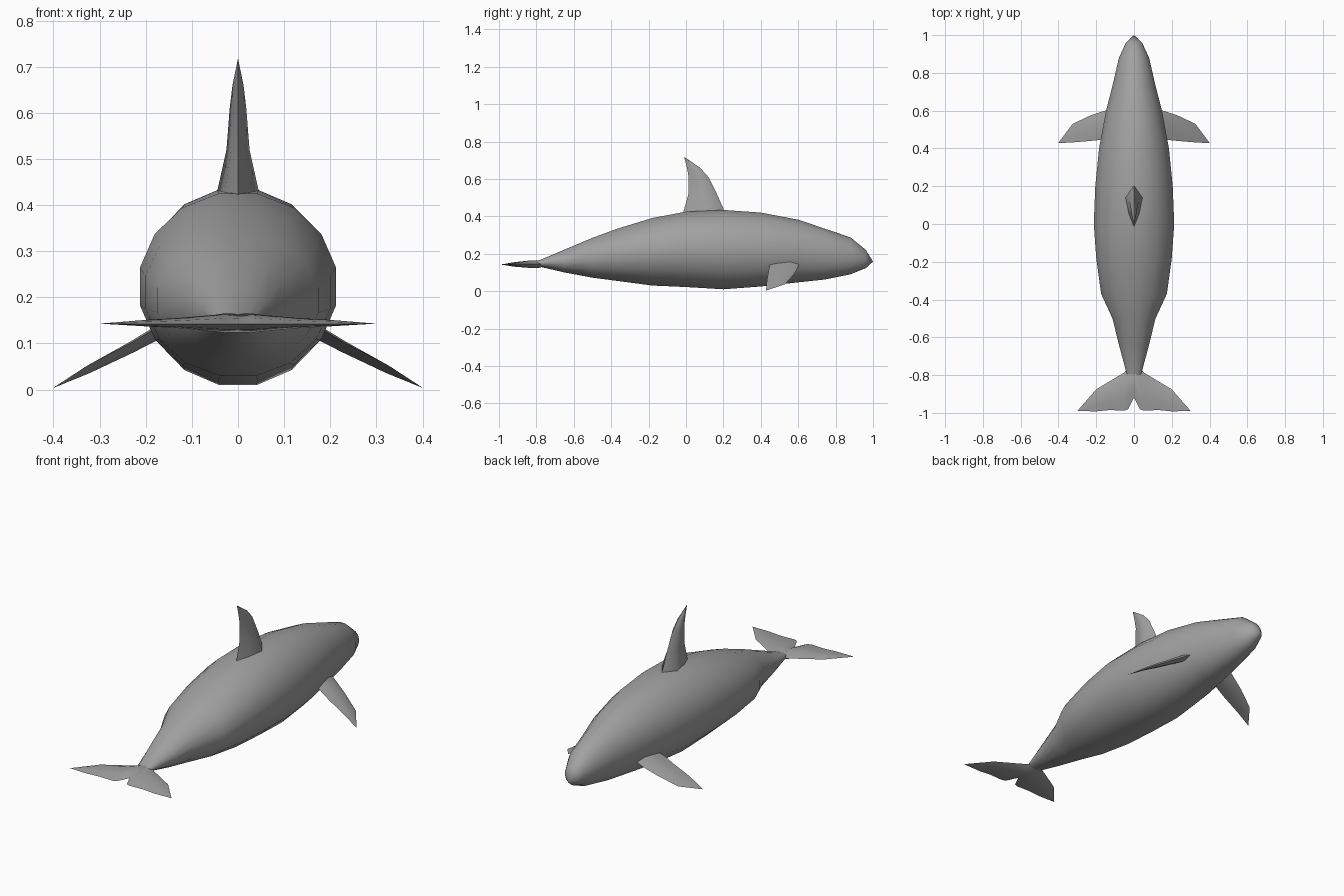
import bpy, bmesh, math
from mathutils import Vector

old = bpy.data.objects.get("Cube")
if old:
    bpy.data.objects.remove(old, do_unlink=True)

grey = bpy.data.materials.new("whale grey")
grey.use_nodes = True
grey.diffuse_color = (0.36, 0.36, 0.36, 1)
grey.node_tree.nodes["Principled BSDF"].inputs["Base Color"].default_value = (0.36, 0.36, 0.36, 1)


def loft(name, rings, angle):
    """Skin a row of equal-length rings; one-point rings become tips."""
    bm = bmesh.new()
    rows = [[bm.verts.new(p) for p in r] for r in rings]
    for a, b in zip(rows, rows[1:]):
        n = max(len(a), len(b))
        for i in range(n):
            j = (i + 1) % n
            if len(a) == 1:
                bm.faces.new((a[0], b[j], b[i]))
            elif len(b) == 1:
                bm.faces.new((a[i], a[j], b[0]))
            else:
                bm.faces.new((a[i], a[j], b[j], b[i]))
    for r in (rows[0], rows[-1]):
        if len(r) > 2:
            bm.faces.new(r)
    bmesh.ops.recalc_face_normals(bm, faces=bm.faces)
    mesh = bpy.data.meshes.new(name)
    bm.to_mesh(mesh)
    bm.free()
    mesh.materials.append(grey)
    ob = bpy.data.objects.new(name, mesh)
    bpy.context.collection.objects.link(ob)
    bpy.ops.object.select_all(action='DESELECT')
    ob.select_set(True)
    bpy.context.view_layer.objects.active = ob
    bpy.ops.object.shade_smooth_by_angle(angle=math.radians(angle))
    return ob


def foil(lead, trail, half, axis):
    """Fin section: sharp trailing edge, fullest a third of the way back."""
    a, b, t = Vector(lead), Vector(trail), Vector(axis) * half
    p, q = a.lerp(b, 0.3), a.lerp(b, 0.7)
    return [a, p + t, q + t * 0.6, b, q - t * 0.6, p - t]


# Body: y, top, bottom, half width
stations = [(-0.84, .155, .135, .025), (-0.78, .167, .13, .042), (-0.65, .222, .10, .077),
            (-0.5, .285, .072, .114), (-0.37, .333, .055, .174), (-0.18, .391, .03, .20),
            (0.0, .425, .022, .213), (0.2, .434, .010, .205), (0.4, .42, .025, .185),
            (0.6, .382, .047, .148), (0.74, .335, .062, .112), (0.88, .287, .09, .08),
            (0.96, .222, .122, .043)]
SIDES = 16
rings = []
for y, top, bottom, w in stations:
    c, h = (top + bottom) / 2, (top - bottom) / 2
    k = 1 / math.cos(math.pi / SIDES)
    angles = [2 * math.pi * (i + 0.5) / SIDES for i in range(SIDES)]
    rings.append([(w * k * math.cos(a), y, c + h * k * math.sin(a)) for a in angles])
rings.append([(0, 1.0, .158)])
loft("body", rings, 75)

# Dorsal fin: height, leading y, trailing y, half thickness
dorsal = [(.38, .23, -.03, .05), (.43, .205, -.012, .045), (.52, .165, .013, .025),
          (.61, .12, .014, .018), (.66, .075, .005, .012)]
loft("dorsal_fin",
     [foil((0, y0, z), (0, y1, z), t, (1, 0, 0)) for z, y0, y1, t in dorsal]
     + [[(0, -.01, .718)]], 50)

# Tail fluke: x, leading y, trailing y, half thickness
half = [(.03, -.755, -.98, .021), (.05, -.785, -.988, .018), (.13, -.833, -.985, .011),
        (.2, -.875, -.992, .007)]
fluke = [(-x, a, b, t) for x, a, b, t in reversed(half)] + [(0, -.73, -.918, .02)] + half
tip = [(.3, -.99, .143)]
loft("tail_fluke",
     [[(-.3, -.99, .143)]]
     + [foil((x, a, .145), (x, b, .142), t, (0, 0, 1)) for x, a, b, t in fluke]
     + [tip], 50)

# Flippers: x, leading (y, z), trailing (y, z), half thickness
flipper = [(.12, (.61, .15), (.46, .16), .016), (.18, (.592, .115), (.445, .132), .014),
           (.23, (.575, .088), (.44, .102), .012), (.325, (.53, .037), (.432, .053), .007)]
for side, s in (("left", 1), ("right", -1)):
    loft(side + "_flipper",
         [foil((s * x, *a), (s * x, *b), t, (s * .45, 0, .89)) for x, a, b, t in flipper]
         + [[(s * .402, .428, .003)]], 50)
